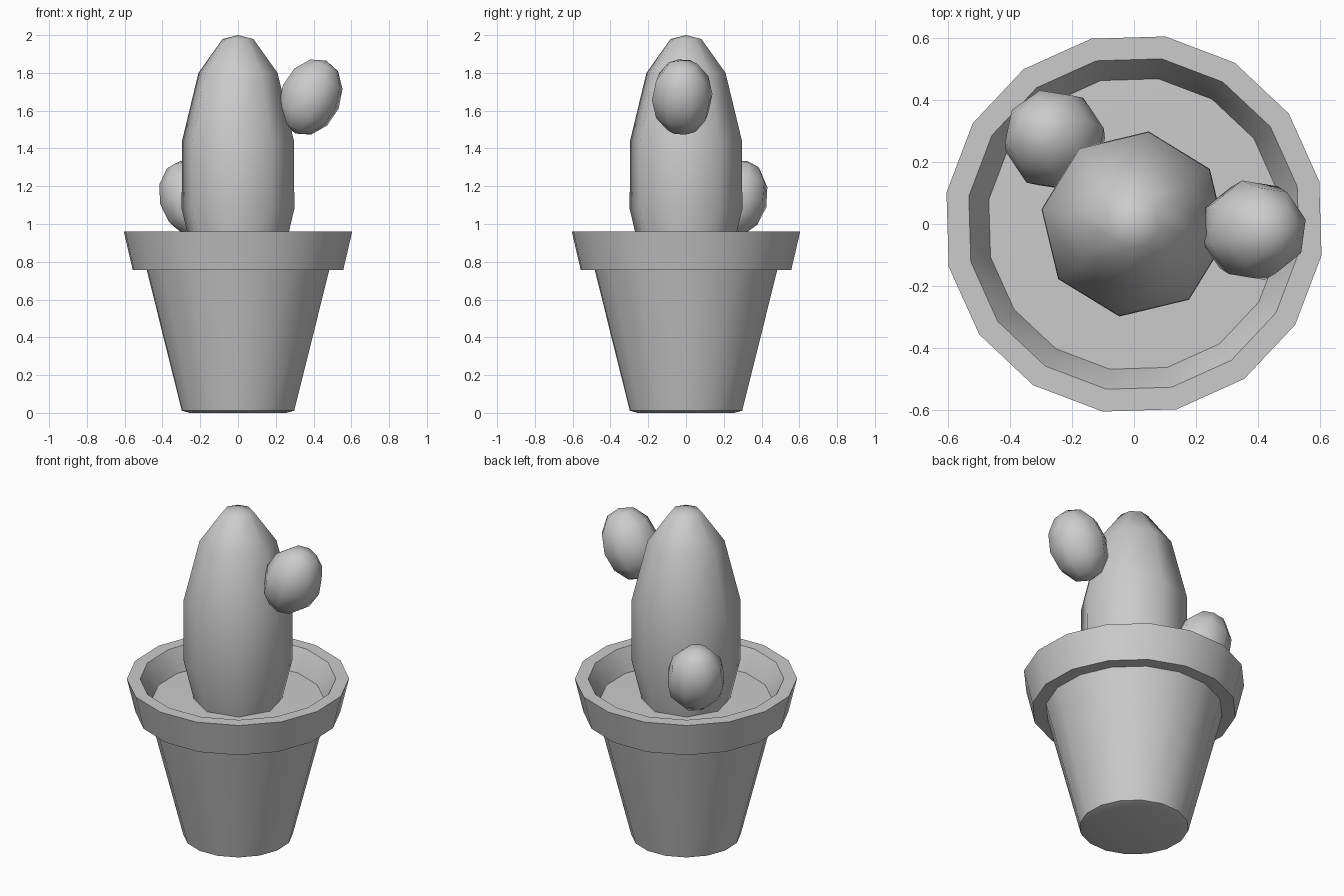
import bpy, math
from mathutils import Matrix, Vector

if "Cube" in bpy.data.objects:
    bpy.data.objects.remove(bpy.data.objects["Cube"])


def finish(name, mesh, angle):
    mesh.update()
    ob = bpy.data.objects.new(name, mesh)
    bpy.context.collection.objects.link(ob)
    bpy.ops.object.select_all(action='DESELECT')
    ob.select_set(True)
    bpy.context.view_layer.objects.active = ob
    bpy.ops.object.shade_smooth_by_angle(angle=math.radians(angle))
    return ob


def lathe(name, profile, sides, offset, angle=50):
    """Revolve (radius, z) points about z; radius 0 makes a pole."""
    verts, rings, faces = [], [], []
    for r, z in profile:
        start = len(verts)
        n = 1 if r == 0 else sides
        for i in range(n):
            a = math.radians(offset) + math.tau * i / sides
            verts.append((r * math.cos(a), r * math.sin(a), z))
        rings.append([start + i % n for i in range(sides)])
    for lo, hi in zip(rings, rings[1:]):
        for i in range(sides):
            j = (i + 1) % sides
            quad = [lo[i], lo[j], hi[j], hi[i]]
            faces.append(list(dict.fromkeys(quad)))
    mesh = bpy.data.meshes.new(name)
    mesh.from_pydata(verts, [], faces)
    return finish(name, mesh, angle)


def arm(name, center, azimuth, tilt):
    """Egg-shaped offshoot leaning outward from the stem."""
    profile = [(0.165 * math.sin(t), -0.21 * math.cos(t))
               for t in (math.pi * k / 6 for k in range(1, 6))]
    ob = lathe(name, [(0, -0.21)] + profile + [(0, 0.21)], 8, 14, 60)
    ob.matrix_world = (Matrix.Translation(Vector(center))
                       @ Matrix.Rotation(math.radians(azimuth), 4, 'Z')
                       @ Matrix.Rotation(math.radians(tilt), 4, 'Y'))
    return ob


# Pot: tapered body, stepped rim and inner wall
lathe("pot", [(0, 0), (0.26, 0.0), (0.302, 0.012), (0.49, 0.757), (0.565, 0.757),
              (0.613, 0.96), (0.54, 0.96), (0.472, 0.83), (0.46, 0.78)], 16, 13)

# Soil disc
lathe("soil", [(0.475, 0.835), (0, 0.845)], 16, 13)

# Main stem
lathe("cactus_stem", [(0, 0.8), (0.235, 0.8), (0.302, 1.08), (0.3, 1.44),
                      (0.212, 1.8), (0.082, 1.98), (0, 2.0)], 8, 36, 60)

# Side arms
arm("upper_arm", (0.385, -0.02, 1.672), 0, 23)
arm("lower_arm", (-0.255, 0.27, 1.137), 133, 20)
